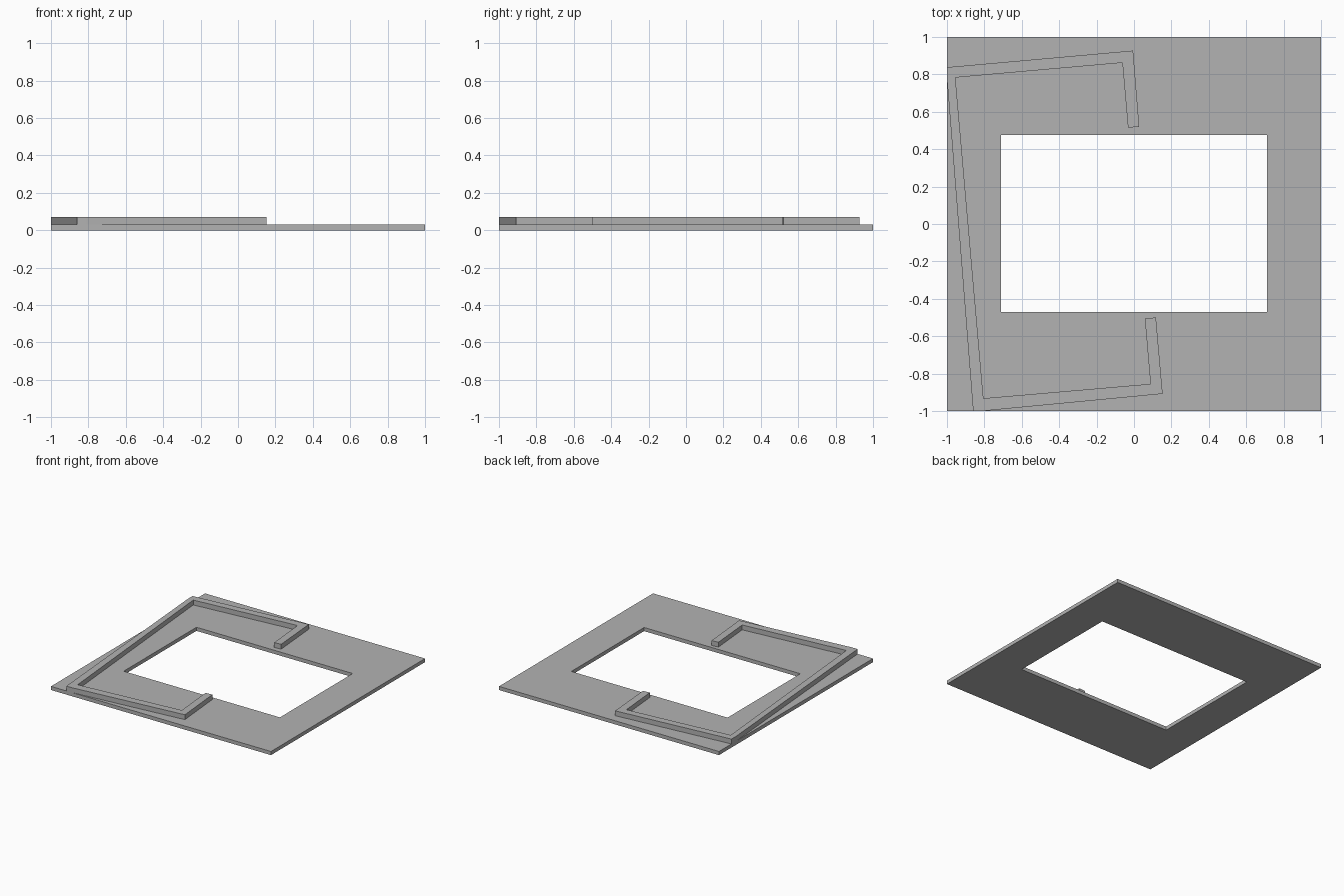
import bpy
import bmesh

old = bpy.data.objects.get("Cube")
if old:
    bpy.data.objects.remove(old, do_unlink=True)

BASE_TOP = 0.03
RAIL_TOP = 0.07

# One plain grey for everything
grey = bpy.data.materials.new("plain grey")
grey.use_nodes = True
colour = (0.45, 0.45, 0.45, 1)
grey.diffuse_color = colour
grey.node_tree.nodes["Principled BSDF"].inputs["Base Color"].default_value = colour


def extruded(name, outlines, bottom, top):
    """Fill flat outlines (the first outer, the rest holes) and raise them to a solid."""
    bm = bmesh.new()
    edges = []
    for outline in outlines:
        verts = [bm.verts.new((x, y, bottom)) for x, y in outline]
        edges += [bm.edges.new((v, verts[i - 1])) for i, v in enumerate(verts)]
    bmesh.ops.triangle_fill(bm, edges=edges, use_beauty=True, normal=(0, 0, 1))
    bmesh.ops.dissolve_limit(bm, angle_limit=0.01, verts=bm.verts, edges=bm.edges)
    raised = bmesh.ops.extrude_face_region(bm, geom=bm.faces[:], use_keep_orig=True)
    moved = [g for g in raised["geom"] if isinstance(g, bmesh.types.BMVert)]
    bmesh.ops.translate(bm, verts=moved, vec=(0, 0, top - bottom))
    bmesh.ops.recalc_face_normals(bm, faces=bm.faces)
    mesh = bpy.data.meshes.new(name)
    bm.to_mesh(mesh)
    bm.free()
    mesh.materials.append(grey)
    obj = bpy.data.objects.new(name, mesh)
    bpy.context.collection.objects.link(obj)
    return obj


def rectangle(left, right, front, back):
    return [(left, front), (right, front), (right, back), (left, back)]


# Square base plate with a rectangular window
extruded("base_plate",
         [rectangle(-1, 1, -1, 1), rectangle(-0.71, 0.71, -0.47, 0.475)],
         0, BASE_TOP)

# Slightly turned C-shaped rail, trimmed flush with the plate edges
rail = [(-1, 0.838), (-0.005, 0.927), (0.028, 0.52), (-0.032, 0.515),
        (-0.062, 0.862), (-0.955, 0.783), (-0.805, -0.932), (0.088, -0.855),
        (0.058, -0.505), (0.117, -0.5), (0.153, -0.908), (-0.81, -1),
        (-0.86, -1), (-1, 0.775)]
extruded("raised_rail", [rail], BASE_TOP, RAIL_TOP)
